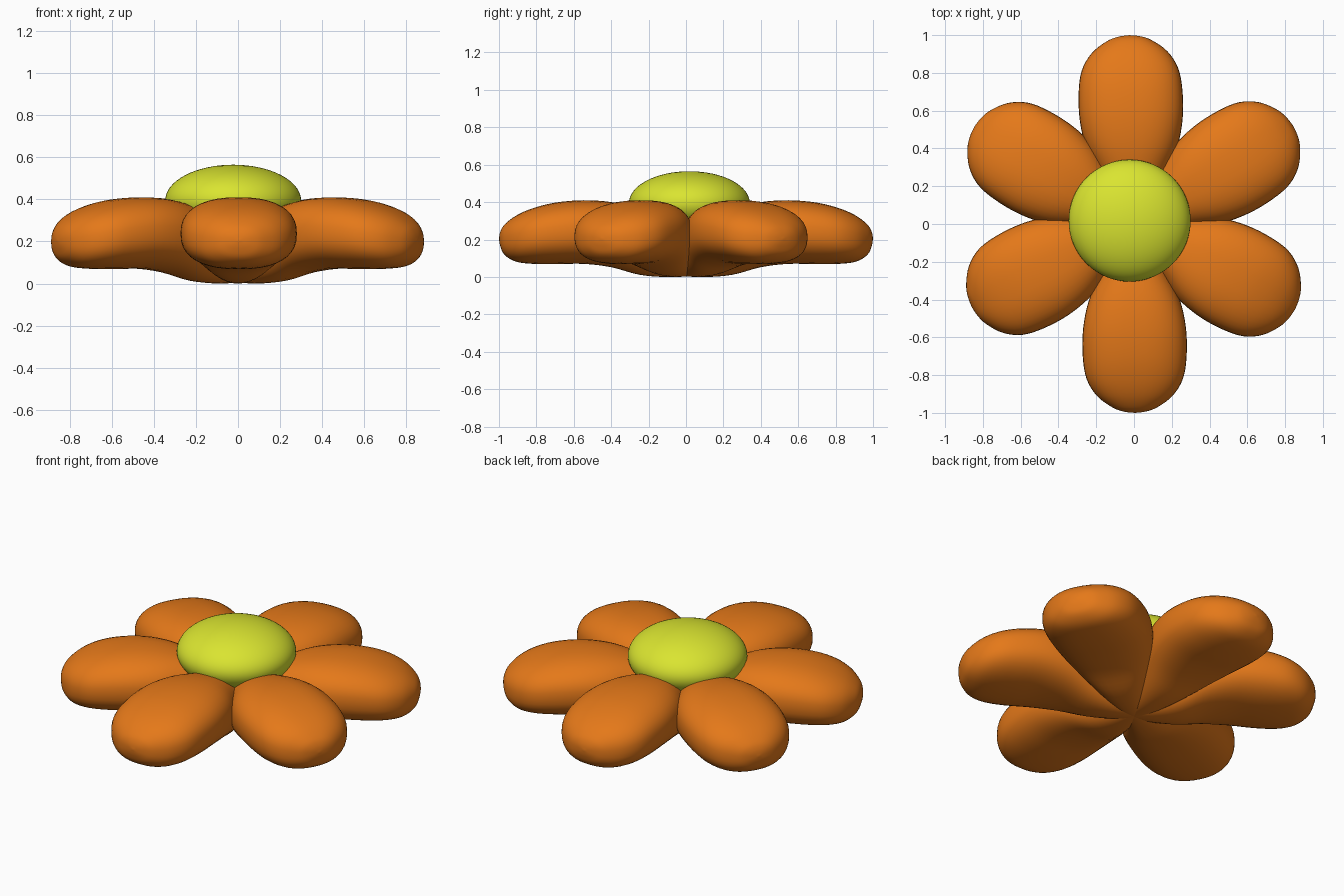
import bpy, bmesh, math
from mathutils import Vector

if "Cube" in bpy.data.objects:
    bpy.data.objects.remove(bpy.data.objects["Cube"])

def material(name, color):
    m = bpy.data.materials.new(name)
    m.diffuse_color = (*color, 1)
    m.use_nodes = True
    m.node_tree.nodes["Principled BSDF"].inputs["Base Color"].default_value = m.diffuse_color
    return m

orange = material("petal_orange", (0.78, 0.19, 0.01))
lime = material("centre_lime", (0.70, 0.78, 0.03))

# Petal stations from root to tip: radius, half width, top z, bottom z
KEYS = [Vector(k) for k in (
    (-0.10, 0.0, 0.12, 0.12), (-0.09, 0.04, 0.18, 0.045), (-0.05, 0.075, 0.24, 0.012),
    (0.10, 0.12, 0.31, 0.0), (0.25, 0.175, 0.365, 0.012), (0.40, 0.24, 0.40, 0.052),
    (0.55, 0.272, 0.41, 0.07), (0.70, 0.275, 0.397, 0.068), (0.82, 0.255, 0.367, 0.07),
    (0.91, 0.20, 0.327, 0.082), (0.97, 0.12, 0.28, 0.118), (0.993, 0.058, 0.242, 0.165),
    (1.0, 0.0, 0.205, 0.205))]

def smooth_stations(keys, steps=4):
    out = []
    for i in range(len(keys) - 1):
        a, b, c, d = (keys[max(0, min(len(keys) - 1, i + o))] for o in (-1, 0, 1, 2))
        for s in range(steps):
            t = s / steps
            out.append(0.5 * (2 * b + (c - a) * t + (2 * a - 5 * b + 4 * c - d) * t * t
                              + (3 * b - a - 3 * c + d) * t ** 3))
    return out[1:]

def petal(name, degrees, length, sides=40, power=2.4):
    bm = bmesh.new()
    ca, sa = math.cos(math.radians(degrees)), math.sin(math.radians(degrees))

    def vert(r, side, z):
        r *= length
        return bm.verts.new((r * ca - side * sa, r * sa + side * ca, z))

    def sup(v):
        return math.copysign(abs(v) ** (2 / power), v)

    rings = []
    for r, w, top, bottom in smooth_stations(KEYS):
        mid, half = (top + bottom) / 2, (top - bottom) / 2
        ring = []
        for i in range(sides):
            t = 2 * math.pi * i / sides
            ring.append(vert(r, w * sup(math.cos(t)), max(0, mid + half * sup(math.sin(t)))))
        rings.append(ring)
    for a, b in zip(rings, rings[1:]):
        for i in range(sides):
            j = (i + 1) % sides
            bm.faces.new((a[i], a[j], b[j], b[i]))
    # Close both ends
    for ring, key in ((rings[0], KEYS[0]), (rings[-1], KEYS[-1])):
        tip = vert(key[0], 0, key[2])
        for i in range(sides):
            bm.faces.new((ring[i], ring[(i + 1) % sides], tip))
    bmesh.ops.recalc_face_normals(bm, faces=bm.faces)
    for f in bm.faces:
        f.smooth = True
    mesh = bpy.data.meshes.new(name)
    bm.to_mesh(mesh)
    bm.free()
    mesh.materials.append(orange)
    bpy.context.collection.objects.link(bpy.data.objects.new(name, mesh))

# Six slightly irregular petals
for name, degrees, length in (
        ("back_petal", 91.5, 1.0), ("front_petal", 270.3, 1.0),
        ("back_right_petal", 31.8, 0.99), ("back_left_petal", 148.5, 0.99),
        ("front_right_petal", -27.8, 0.965), ("front_left_petal", 207.0, 0.965)):
    petal(name, degrees, length)

# Domed flower centre
bpy.ops.mesh.primitive_uv_sphere_add(segments=64, ring_count=32, radius=1,
                                     location=(-0.023, 0.018, 0.395))
centre = bpy.context.object
centre.name = "flower_centre"
centre.scale = (0.323, 0.323, 0.17)
centre.data.materials.append(lime)
bpy.ops.object.shade_smooth()
